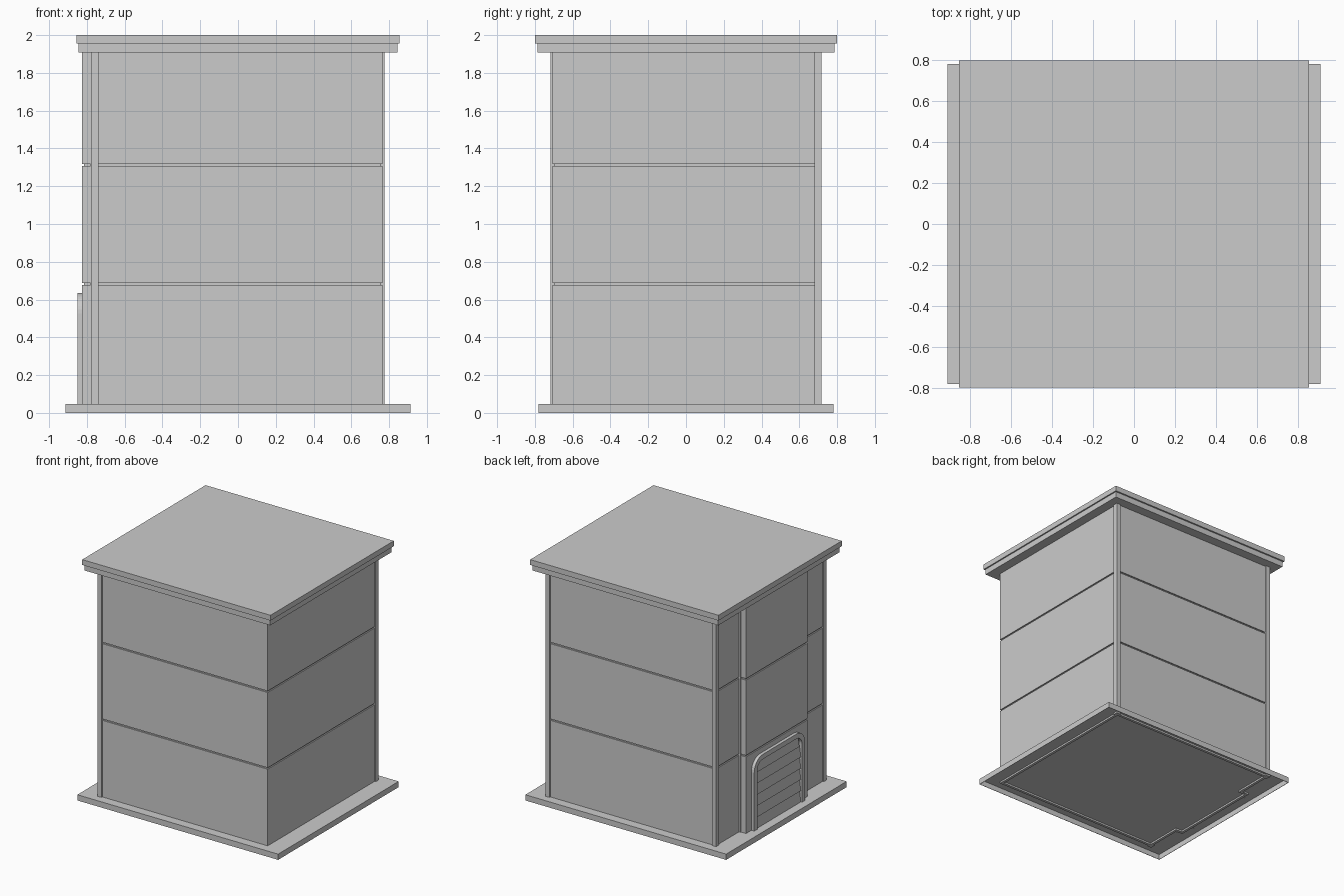
import bpy, bmesh, math

if "Cube" in bpy.data.objects:
    bpy.data.objects.remove(bpy.data.objects["Cube"])

def mesh_object(name, bm):
    bmesh.ops.recalc_face_normals(bm, faces=bm.faces)
    me = bpy.data.meshes.new(name)
    bm.to_mesh(me)
    bm.free()
    ob = bpy.data.objects.new(name, me)
    bpy.context.collection.objects.link(ob)
    return ob

def loft(name, rings, closed=False):
    """Solid through a list of rings; closed joins last ring to first."""
    bm = bmesh.new()
    loops = [[bm.verts.new(p) for p in r] for r in rings]
    n = len(loops[0])
    pairs = list(zip(loops, loops[1:]))
    if closed:
        pairs.append((loops[-1], loops[0]))
    for a, b in pairs:
        for i in range(n):
            j = (i + 1) % n
            bm.faces.new((a[i], a[j], b[j], b[i]))
    if not closed:
        bm.faces.new(loops[0])
        bm.faces.new(loops[-1])
    return mesh_object(name, bm)

def rect(x0, x1, y0, y1, z):
    return [(x0, y0, z), (x1, y0, z), (x1, y1, z), (x0, y1, z)]

def box(name, x0, x1, y0, y1, z0, z1):
    return loft(name, [rect(x0, x1, y0, y1, z) for z in (z0, z1)])

# base plate: thin tray, open underneath
def base_ring(d, z):
    return rect(-0.912 + d, 0.912 - d, -0.782 + d, 0.782 - d, z)
loft("base_plate", [base_ring(0.003, 0.044), base_ring(0.003, 0), base_ring(0, 0), base_ring(0, 0.047)])

# stepped roof
box("roof_lower", -0.844, 0.844, -0.787, 0.787, 1.909, 1.956)
box("roof_upper", -0.855, 0.855, -0.8, 0.8, 1.956, 2.0)

# wall shell: one outline including the door bay on the left side
WALL, BAY, HALF, FOOT = -0.765, -0.825, 0.4, 0.03
def outline(d, z):
    return [(-WALL - d, -0.707 + d, z), (-WALL - d, 0.707 - d, z),
            (WALL + d, 0.707 - d, z), (WALL + d, HALF - d, z), (BAY + d, HALF - d, z),
            (BAY + d, -HALF + d, z), (WALL + d, -HALF + d, z), (WALL + d, -0.707 + d, z)]

levels = [(FOOT, 0)]
for seam in (0.682, 1.312):           # square seam grooves
    levels += [(seam - 0.006, 0), (seam - 0.006, 0.01), (seam + 0.006, 0.01), (seam + 0.006, 0)]
levels.append((1.92, 0))
thick = 0.022
loft("walls", [outline(d, z) for z, d in levels]
     + [outline(thick, 1.92), outline(thick, FOOT)], closed=True)

# thin trims where the bay meets the wall
for s, side in ((1, "back"), (-1, "front")):
    y = sorted((s * 0.385, s * 0.407))
    box("bay_trim_" + side, -0.78, -0.745, *y, FOOT, 1.92)

# corner posts: every corner but the front right
for name, sx, sy in (("front_left", -1, -1), ("back_left", -1, 1), ("back_right", 1, 1)):
    xs = sorted((sx * 0.738, sx * 0.776))
    ys = sorted((sy * 0.679, sy * 0.718))
    box("post_" + name, *xs, *ys, FOOT, 1.92)

# vent frame: rounded arch swept as a flat band
def arch(half, top, r, steps=8):
    pts = [(half, 0.04)]
    for i in range(steps + 1):
        a = math.pi / 2 * i / steps
        pts.append((half - r + r * math.cos(a), top - r + r * math.sin(a)))
    return pts + [(-y, z) for y, z in reversed(pts)]

outer, inner = arch(0.33, 0.635, 0.11), arch(0.29, 0.595, 0.07)
loft("vent_frame", [[(-0.81, *o), (-0.851, *o), (-0.851, *i), (-0.81, *i)]
                    for o, i in zip(outer, inner)])

# sloping louvre slats
count, z_low, z_high = 6, 0.046, 0.6
step = (z_high - z_low) / count
for k in range(count):
    z = z_low + k * step
    w = 0.292 if k < count - 1 else 0.272
    loft("vent_slat_%d" % (k + 1),
         [[(-0.815, y, z), (-0.84, y, z), (-0.828, y, z + step), (-0.815, y, z + step)]
          for y in (-w, w)])
